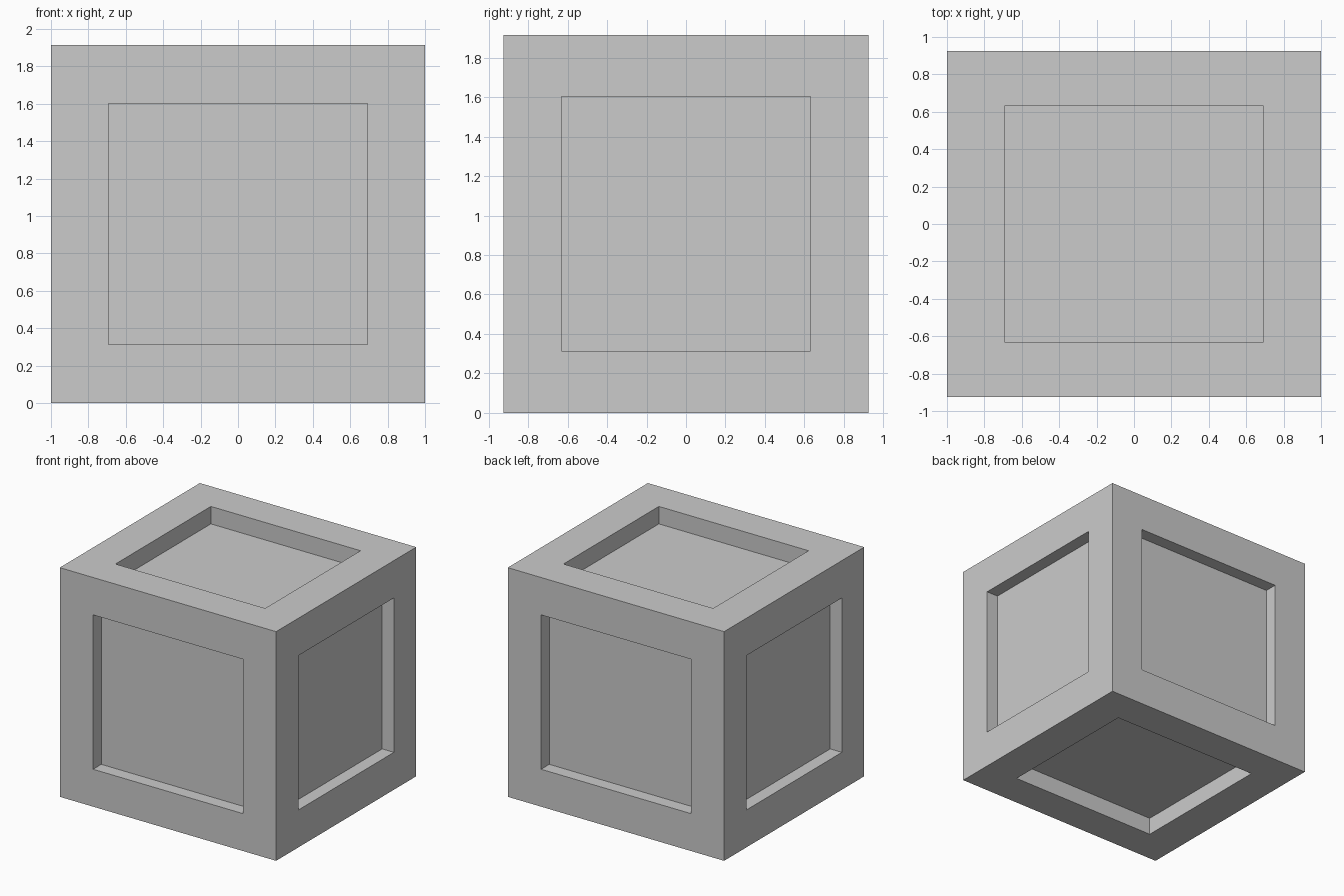
import bpy, bmesh
from mathutils import Vector

if "Cube" in bpy.data.objects:
    bpy.data.objects.remove(bpy.data.objects["Cube"])

OUTER = Vector((1.0, 0.925, 0.9575))   # half sizes of the crate
PANEL = Vector((0.692, 0.63, 0.645))   # half sizes of the recess openings
DEPTH = Vector((0.108, 0.108, 0.146))  # recess depth along each axis

# Crate block
bm = bmesh.new()
bmesh.ops.create_cube(bm, size=2.0)
bmesh.ops.scale(bm, vec=OUTER, verts=bm.verts)

# Recessed panel on every side
for face in list(bm.faces):
    face.normal_update()
    normal = face.normal.copy()
    axis = max(range(3), key=lambda i: abs(normal[i]))
    bmesh.ops.inset_individual(bm, faces=[face], thickness=0.3)
    for v in face.verts:
        for i in range(3):
            if i != axis:
                v.co[i] = PANEL[i] if v.co[i] > 0 else -PANEL[i]
    floor = bmesh.ops.extrude_discrete_faces(bm, faces=[face])["faces"][0]
    bmesh.ops.translate(bm, vec=-normal * DEPTH[axis], verts=floor.verts)

# Stand the crate on the ground
bmesh.ops.translate(bm, vec=(0, 0, OUTER.z), verts=bm.verts)
bmesh.ops.recalc_face_normals(bm, faces=bm.faces)

mesh = bpy.data.meshes.new("crate")
bm.to_mesh(mesh)
bm.free()
bpy.context.collection.objects.link(bpy.data.objects.new("crate", mesh))
